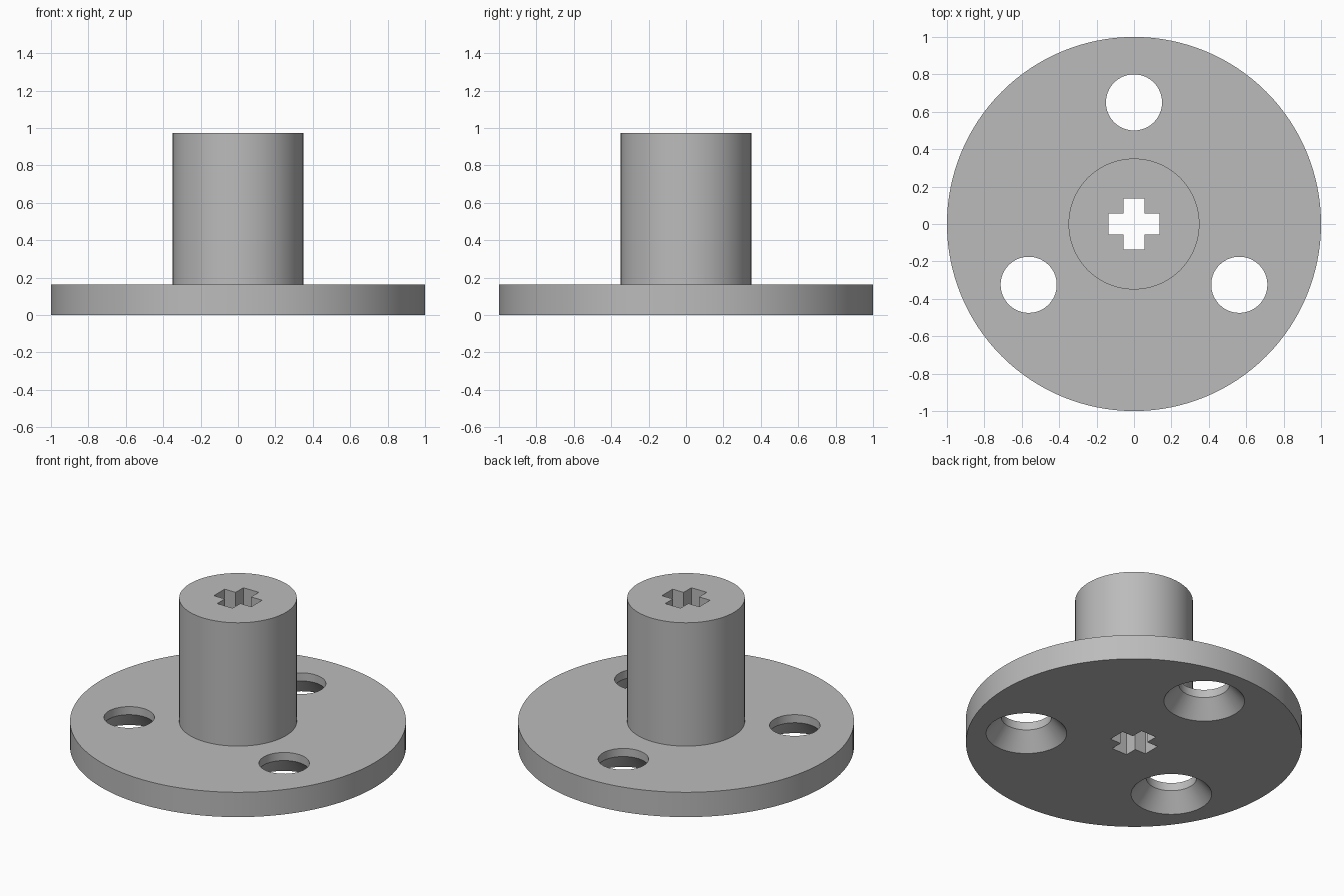
import bpy, bmesh, math
from mathutils import Matrix

cube = bpy.data.objects.get("Cube")
if cube:
    bpy.data.objects.remove(cube, do_unlink=True)

PLATE_R, PLATE_H = 1.0, 0.163
HUB_R, TOTAL_H = 0.35, 0.973
HOLE_R, SINK_R, SINK_H, HOLE_DIST = 0.15, 0.24, 0.11, 0.65
CROSS_LONG, CROSS_SHORT = 0.136, 0.056
EPS = 0.05

grey = bpy.data.materials.new("plain grey")
grey.use_nodes = True
colour = (0.5, 0.5, 0.5, 1)
grey.diffuse_color = colour
grey.node_tree.nodes["Principled BSDF"].inputs["Base Color"].default_value = colour


def circle(radius, z, sides):
    return [(radius * math.cos(math.tau * i / sides),
             radius * math.sin(math.tau * i / sides), z) for i in range(sides)]


def loft(name, rings, angles=(0,), offset=(0, 0, 0)):
    """Closed solid through stacked rings, repeated around the z axis."""
    bm = bmesh.new()
    for angle in angles:
        turn = Matrix.Rotation(angle, 4, 'Z') @ Matrix.Translation(offset)
        loops = [[bm.verts.new(turn @ Matrix.Translation(p).to_translation())
                  for p in ring] for ring in rings]
        for low, high in zip(loops, loops[1:]):
            for i in range(len(low)):
                j = (i + 1) % len(low)
                bm.faces.new((low[i], low[j], high[j], high[i]))
        bm.faces.new(loops[0][::-1])
        bm.faces.new(loops[-1])
    bmesh.ops.recalc_face_normals(bm, faces=bm.faces)
    mesh = bpy.data.meshes.new(name)
    bm.to_mesh(mesh)
    bm.free()
    obj = bpy.data.objects.new(name, mesh)
    mesh.materials.append(grey)
    bpy.context.collection.objects.link(obj)
    return obj


# Flange plate with the hub rising from its middle
body = loft("flanged_hub", [circle(PLATE_R, 0, 128), circle(PLATE_R, PLATE_H, 128),
                            circle(HUB_R, PLATE_H, 128), circle(HUB_R, TOTAL_H, 128)])

# Three screw holes, countersunk from below
slope = (SINK_R - HOLE_R) / SINK_H
screws = loft("screw_hole_cutter",
              [circle(SINK_R + slope * EPS, -EPS, 64), circle(HOLE_R, SINK_H, 64),
               circle(HOLE_R, PLATE_H + EPS, 64)],
              angles=[math.radians(a) for a in (90, 210, 330)],
              offset=(HOLE_DIST, 0, 0))

# Cross-shaped axle hole through the whole hub
a, b = CROSS_LONG, CROSS_SHORT
quarter = [(a, -b), (a, b), (b, b)]
outline = []
for k in range(4):
    c, s = round(math.cos(k * math.pi / 2)), round(math.sin(k * math.pi / 2))
    outline += [(x * c - y * s, x * s + y * c) for x, y in quarter]
axle = loft("axle_hole_cutter", [[(x, y, z) for x, y in outline]
                                 for z in (-EPS, TOTAL_H + EPS)])

# Cut the holes and keep the result as one clean mesh
for cutter in (screws, axle):
    mod = body.modifiers.new(cutter.name, 'BOOLEAN')
    mod.operation, mod.solver, mod.object = 'DIFFERENCE', 'EXACT', cutter
bpy.context.view_layer.update()
final = bpy.data.meshes.new_from_object(
    body.evaluated_get(bpy.context.evaluated_depsgraph_get()))
body.modifiers.clear()
body.data = final
for cutter in (screws, axle):
    bpy.data.objects.remove(cutter, do_unlink=True)

# Smooth round walls with crisp edges
bpy.ops.object.select_all(action='DESELECT')
body.select_set(True)
bpy.context.view_layer.objects.active = body
bpy.ops.object.shade_smooth_by_angle(angle=math.radians(30))
